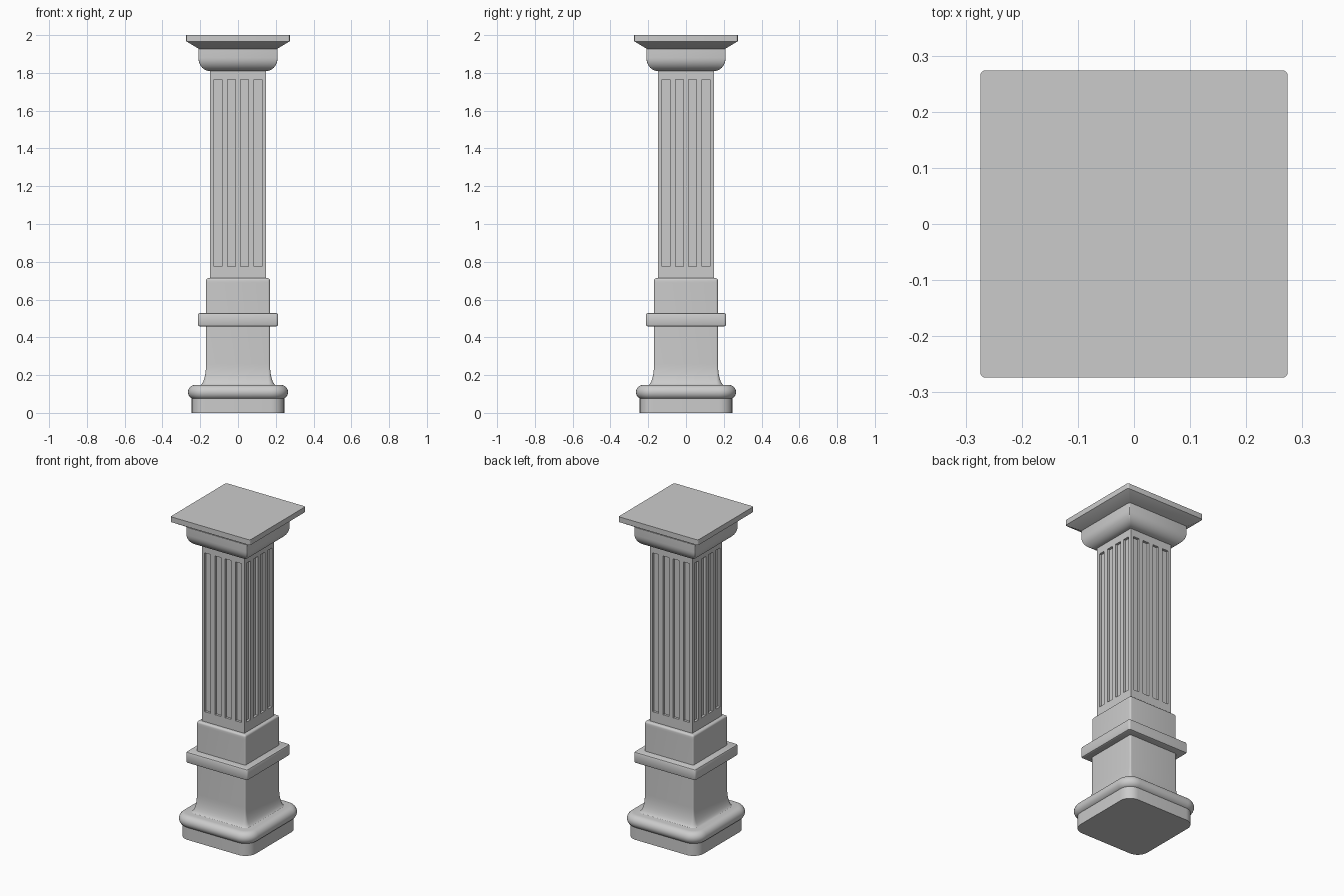
import bpy, bmesh, math

if "Cube" in bpy.data.objects:
    bpy.data.objects.remove(bpy.data.objects["Cube"])


def square_loft(name, profile, steps=5):
    """Stack rounded-square rings given as (half width, z, corner radius)."""
    bm = bmesh.new()
    rings = []
    for half, z, r in profile:
        ring = []
        for q in range(4):
            mid = math.pi / 4 + q * math.pi / 2
            cx = math.copysign(half - r, math.cos(mid))
            cy = math.copysign(half - r, math.sin(mid))
            for s in range(steps + 1):
                a = (q + s / steps) * math.pi / 2
                ring.append(bm.verts.new((cx + r * math.cos(a), cy + r * math.sin(a), z)))
        rings.append(ring)
    n = len(rings[0])
    for low, high in zip(rings, rings[1:]):
        for i in range(n):
            j = (i + 1) % n
            bm.faces.new((low[i], low[j], high[j], high[i]))
    bm.faces.new(rings[0][::-1])
    bm.faces.new(rings[-1])
    return finish(name, bm)


def finish(name, bm):
    mesh = bpy.data.meshes.new(name)
    bm.to_mesh(mesh)
    bm.free()
    obj = bpy.data.objects.new(name, mesh)
    bpy.context.collection.objects.link(obj)
    return obj


def add_box(bm, center, size):
    verts = bmesh.ops.create_cube(bm, size=1)["verts"]
    bmesh.ops.scale(bm, vec=size, verts=verts)
    bmesh.ops.translate(bm, vec=center, verts=verts)


def arc(cx, cz, rx, rz, start, end, corner, steps=8):
    """Elliptical profile arc; the corner radius grows with the offset from cx."""
    pts = []
    for i in range(steps + 1):
        a = math.radians(start + (end - start) * i / steps)
        dx = rx * math.cos(a)
        pts.append((cx + dx, cz + rz * math.sin(a), corner + dx))
    return pts


# Plinth with rounded corners and the torus moulding above it
square_loft("plinth", [(0.245, 0, 0.07), (0.245, 0.08, 0.07)], 8)
square_loft("base_torus", arc(0.227, 0.11, 0.038, 0.038, -90, 90, 0.052, 12), 8)

# Pedestal with flared foot and softened top
foot = arc(0.205, 0.26, 0.036, 0.115, 270, 180, 0.045)
top = arc(0.157, 0.701, 0.012, 0.012, 0, 90, 0.0005, 4)
square_loft("pedestal", foot + [(h, z, max(r, 0.002)) for h, z, r in
                                [(0.169, 0.689, 0.011)] + top])

# Band around the pedestal
square_loft("pedestal_band", [(0.203, 0.458, 0.006), (0.21, 0.461, 0.01), (0.213, 0.468, 0.012),
                              (0.213, 0.518, 0.012), (0.21, 0.525, 0.01), (0.203, 0.528, 0.006)])

# Square shaft with four sunken flutes per side
bm = bmesh.new()
add_box(bm, (0, 0, 1.26), (0.294, 0.294, 1.12))
shaft = finish("fluted_shaft", bm)
bm = bmesh.new()
for u in (-0.106, -0.035, 0.035, 0.106):
    for side in (-0.147, 0.147):
        add_box(bm, (u, side, 1.27), (0.042, 0.03, 0.99))
        add_box(bm, (side, u, 1.27), (0.03, 0.042, 0.99))
cutter = finish("flute_cutter", bm)
cutter.hide_render = True
cut = shaft.modifiers.new("flutes", "BOOLEAN")
cut.operation = "DIFFERENCE"
cut.solver = "EXACT"
cut.object = cutter
bpy.context.view_layer.objects.active = shaft
bpy.ops.object.modifier_apply(modifier=cut.name)
bpy.data.objects.remove(cutter)

# Capital: rounded echinus below a sloped slab
echinus = [(h, z, 0.004) for h, z, r in arc(0.15, 1.88, 0.06, 0.07, -80, 0, 0)]
square_loft("echinus", [(0.146, 1.81, 0.004)] + echinus + [(0.21, 1.927, 0.004)], 3)
square_loft("abacus", [(0.205, 1.926, 0.004), (0.274, 1.967, 0.01), (0.274, 2.0, 0.01)], 4)

# Smooth curved surfaces while keeping edges crisp
for obj in bpy.context.scene.objects:
    obj.select_set(True)
bpy.ops.object.shade_smooth_by_angle(angle=math.radians(30))
